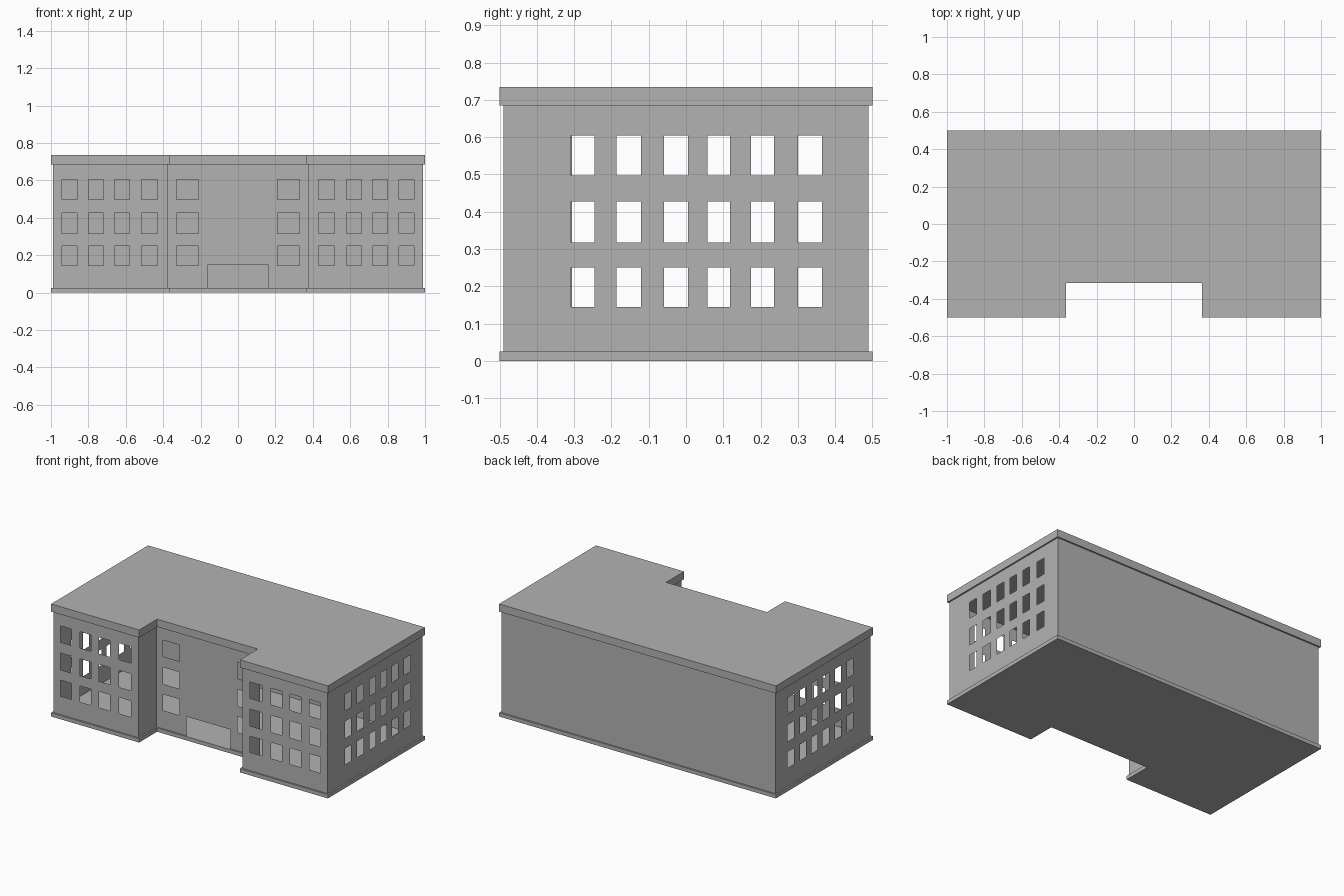
import bpy
import bmesh

cube = bpy.data.objects.get("Cube")
if cube:
    bpy.data.objects.remove(cube, do_unlink=True)

# One plain grey for the whole building
grey = bpy.data.materials.new("plain_grey")
grey.use_nodes = True
COLOR = (0.45, 0.45, 0.45, 1)
grey.diffuse_color = COLOR
grey.node_tree.nodes["Principled BSDF"].inputs["Base Color"].default_value = COLOR

BASE_TOP, CORNICE_BOTTOM, ROOF = 0.025, 0.685, 0.735
FLOORS = [(0.145, 0.25), (0.317, 0.427), (0.497, 0.604)]


def finish(name, bm):
    mesh = bpy.data.meshes.new(name)
    bm.to_mesh(mesh)
    bm.free()
    mesh.materials.append(grey)
    obj = bpy.data.objects.new(name, mesh)
    bpy.context.collection.objects.link(obj)


def outline(inset):
    """U-shaped footprint with the entrance court at the front."""
    half = [(0.364 + inset, -0.315 + inset), (0.364 + inset, -0.5 + inset),
            (1 - inset, -0.5 + inset), (1 - inset, 0.5 - inset)]
    return half + [(-x, y) for x, y in reversed(half)]


def slab(name, z0, z1):
    bm = bmesh.new()
    face = bm.faces.new([bm.verts.new((x, y, z0)) for x, y in outline(0)])
    top = bmesh.ops.extrude_face_region(bm, geom=[face])["geom"]
    verts = [v for v in top if isinstance(v, bmesh.types.BMVert)]
    bmesh.ops.translate(bm, vec=(0, 0, z1 - z0), verts=verts)
    bmesh.ops.recalc_face_normals(bm, faces=bm.faces)
    finish(name, bm)


def wall(name, start, end, holes=()):
    """Thin wall split along its openings; holes are (u0, u1, z0, z1),
    with u measured along x or y, whichever the wall follows."""
    axis = 0 if start[1] == end[1] else 1
    lo, hi = sorted((start[axis], end[axis]))
    us = sorted({lo, hi} | {u for h in holes for u in h[:2]})
    zs = sorted({BASE_TOP, CORNICE_BOTTOM} | {z for h in holes for z in h[2:]})
    flip = start[axis] > end[axis]
    bm = bmesh.new()

    def point(u, z):
        return (u, start[1], z) if axis == 0 else (start[0], u, z)

    for u0, u1 in zip(us, us[1:]):
        for z0, z1 in zip(zs, zs[1:]):
            u, z = (u0 + u1) / 2, (z0 + z1) / 2
            if any(a < u < b and c < z < d for a, b, c, d in holes):
                continue
            quad = [point(u0, z0), point(u1, z0), point(u1, z1), point(u0, z1)]
            bm.faces.new([bm.verts.new(p) for p in (quad[::-1] if flip else quad)])
    bmesh.ops.remove_doubles(bm, verts=bm.verts, dist=0.0001)
    finish(name, bm)


def windows(columns):
    return [(a, b, c, d) for a, b in columns for c, d in FLOORS]


def mirrored(columns):
    return [(-b, -a) for a, b in columns]


# Window columns and the entrance
wing = [(0.43, 0.515), (0.58, 0.66), (0.72, 0.80), (0.86, 0.94)]
court = [(0.21, 0.33)]
side = [(-0.308, -0.246), (-0.186, -0.121), (-0.059, 0.005),
        (0.058, 0.118), (0.174, 0.236), (0.30, 0.365)]
door = [(-0.16, 0.16, BASE_TOP, 0.15)]

# Plinth and flat roof with its cornice
slab("base_slab", 0, BASE_TOP)
slab("roof_cornice", CORNICE_BOTTOM, ROOF)

# Walls run counter-clockwise from the inner corner of the left wing
names = ["left_court_wall", "left_wing_front", "left_side_wall", "back_wall",
         "right_side_wall", "right_wing_front", "right_court_wall", "entrance_wall"]
openings = {"left_wing_front": windows(wing),
            "right_wing_front": windows(mirrored(wing)),
            "left_side_wall": windows(side),
            "right_side_wall": windows(side),
            "entrance_wall": windows(court + mirrored(court)) + door}
corners = outline(0.01)
for i, name in enumerate(names):
    wall(name, corners[i], corners[(i + 1) % len(corners)], openings.get(name, ()))
